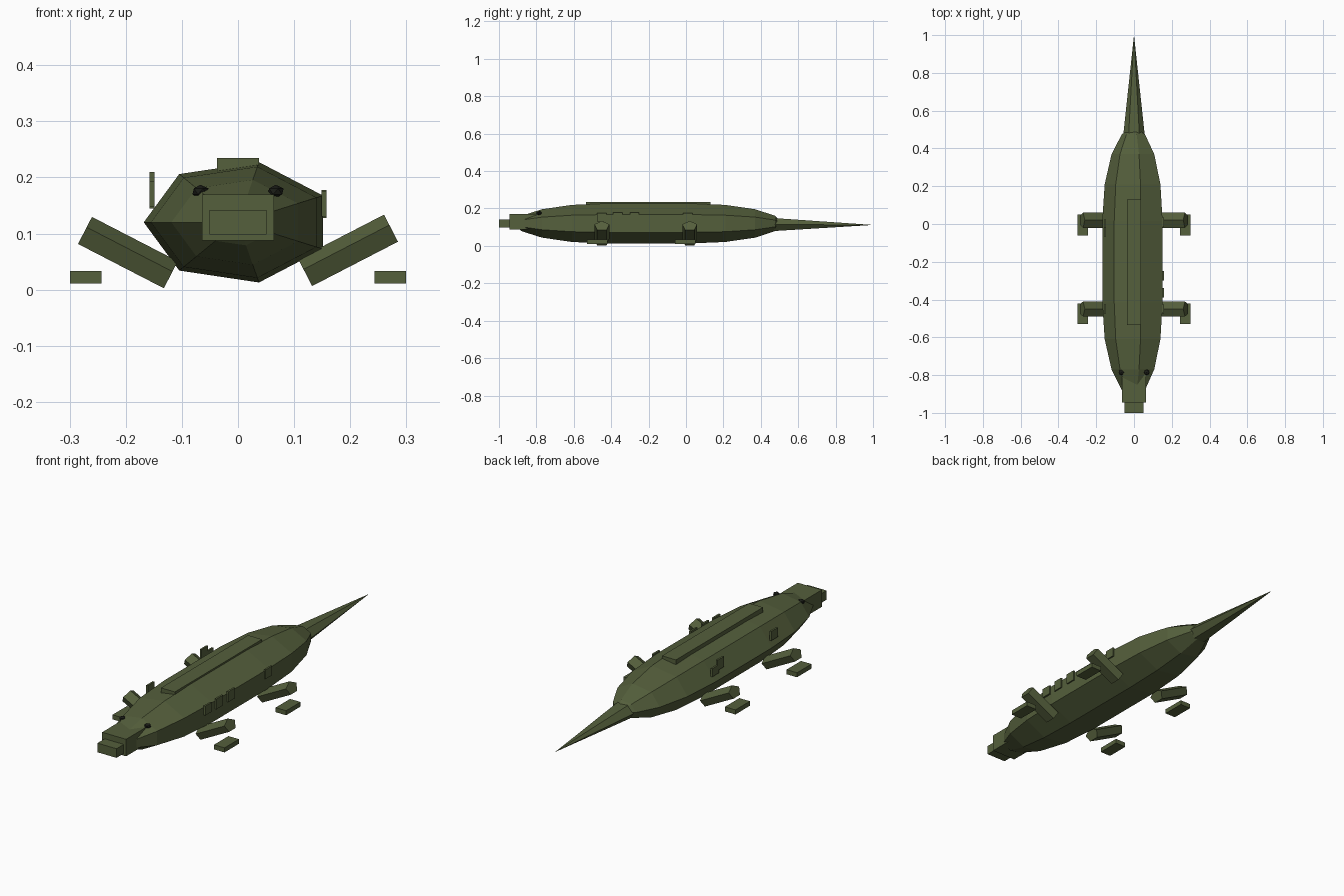
import bpy, bmesh, math
from mathutils import Vector

if "Cube" in bpy.data.objects:
    bpy.data.objects.remove(bpy.data.objects["Cube"])


def material(name, rgb):
    m = bpy.data.materials.new(name)
    m.diffuse_color = (*rgb, 1)
    m.use_nodes = True
    m.node_tree.nodes["Principled BSDF"].inputs["Base Color"].default_value = m.diffuse_color
    return m


OLIVE = material("olive green", (0.09, 0.115, 0.045))
BLACK = material("eye black", (0.01, 0.011, 0.008))


def finish(name, bm, mat):
    bmesh.ops.recalc_face_normals(bm, faces=bm.faces)
    me = bpy.data.meshes.new(name)
    bm.to_mesh(me)
    bm.free()
    me.materials.append(mat)
    ob = bpy.data.objects.new(name, me)
    bpy.context.collection.objects.link(ob)
    return ob


def loft(name, rings, mat):
    """Skin a list of rings (lists of points); one-point rings become tips."""
    bm = bmesh.new()
    vs = [[bm.verts.new(p) for p in r] for r in rings]
    for a, b in zip(vs, vs[1:]):
        n = max(len(a), len(b))
        for i in range(n):
            j = (i + 1) % n
            if len(a) == 1:
                bm.faces.new((a[0], b[i], b[j]))
            elif len(b) == 1:
                bm.faces.new((a[i], a[j], b[0]))
            else:
                bm.faces.new((a[i], a[j], b[j], b[i]))
    for r in (vs[0], vs[-1]):
        if len(r) > 2:
            bm.faces.new(r)
    return finish(name, bm, mat)


def box(name, x, y, z, mat=OLIVE):
    rings = [[(x[0], v, z[0]), (x[1], v, z[0]), (x[1], v, z[1]), (x[0], v, z[1])]
             for v in y]
    return loft(name, rings, mat)


def oval(n, y, rx, rz, zc):
    """Ring around the y axis with one corner at -x."""
    angles = [math.pi + math.tau * i / n for i in range(n)]
    return [(rx * math.cos(a), y, zc + rz * math.sin(a)) for a in angles]


# Body: seven-sided stretched capsule
rings = [[(0, -0.92, 0.12)]]
for y, s in ((-0.88, 0.383), (-0.77, 0.707), (-0.61, 0.924), (-0.415, 1),
             (0.015, 1), (0.21, 0.924), (0.37, 0.707), (0.475, 0.383)):
    rings.append(oval(7, y, 0.168 * s, 0.11 * s, 0.12))
rings.append([(0, 0.515, 0.12)])
loft("body", rings, OLIVE)

# Tail: long spike
loft("tail", [oval(6, 0.47, 0.057, 0.04, 0.114), [(0, 1.0, 0.112)]], OLIVE)

# Head, snout and back plate
box("head", (-0.064, 0.064), (-0.945, -0.72), (0.088, 0.17))
box("snout", (-0.051, 0.051), (-1.0, -0.92), (0.098, 0.142))
box("back_plate", (-0.037, 0.037), (-0.535, 0.13), (0.21, 0.235))

# Legs (five-sided, sloping up and out) and feet
for side, sx in (("left", -1), ("right", 1)):
    dz = 0 if sx > 0 else -0.004
    for place, y in (("front", -0.45), ("back", 0.02)):
        ends = [Vector((sx * 0.121, y, 0.028 + dz)), Vector((sx * 0.274, y, 0.107 + dz))]
        along = (ends[1] - ends[0]).normalized()
        up = Vector((-along.z * sx, 0, along.x * sx))
        rings = []
        for e in ends:
            rings.append([e + up * 0.03 * math.cos(math.tau * i / 5)
                          + Vector((0, 0.042, 0)) * math.sin(math.tau * i / 5)
                          for i in range(5)])
        loft(f"{place}_{side}_leg", rings, OLIVE)
        box(f"{place}_{side}_foot", sorted((sx * 0.243, sx * 0.299)),
            (y - 0.08, y + 0.03), (0.011, 0.033))

    # Eye
    bm = bmesh.new()
    bmesh.ops.create_icosphere(bm, subdivisions=1, radius=0.016)
    for v in bm.verts:
        v.co = Vector((v.co.x + sx * 0.067, v.co.y - 0.785, v.co.z * 0.75 + 0.175))
    finish(f"{side}_eye", bm, BLACK)

# Small side scales: (x side, y, z centre, height)
for i, (sx, y, z, h) in enumerate(((1, 0.01, 0.153, 0.045), (1, -0.275, 0.153, 0.05),
                                   (1, -0.365, 0.153, 0.05), (1, -0.45, 0.153, 0.045),
                                   (-1, -0.04, 0.185, 0.05), (-1, 0.0, 0.165, 0.04),
                                   (-1, -0.45, 0.17, 0.045))):
    box(f"side_scale_{i + 1}", sorted((sx * 0.149, sx * 0.158)),
        (y - 0.025, y + 0.025), (z - h / 2, z + h / 2))
